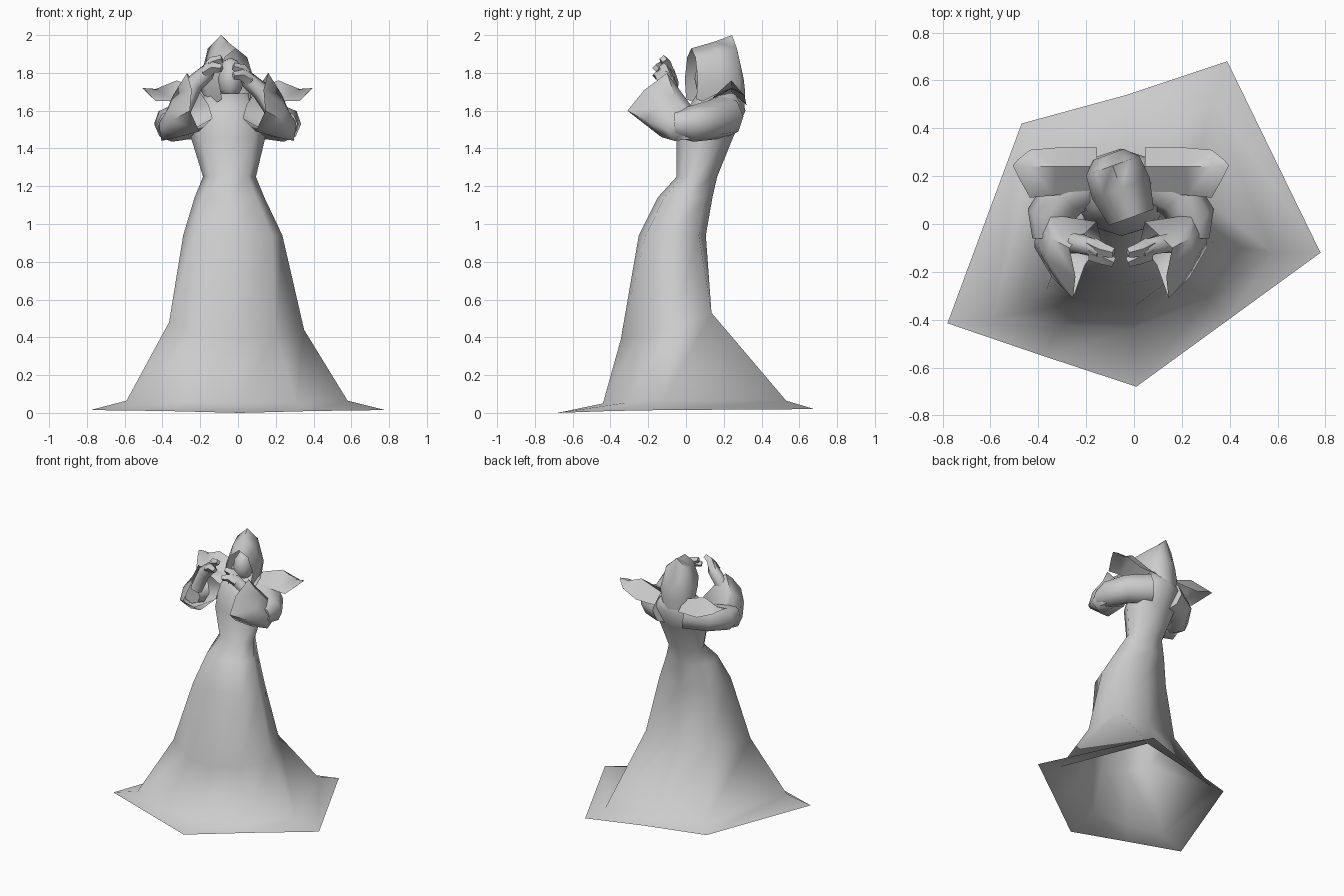
import bpy, bmesh, math
from mathutils import Vector, Matrix

CX = -0.055  # the upper body leans slightly off centre


def finish(name, bm, angle=55):
    bmesh.ops.recalc_face_normals(bm, faces=bm.faces)
    me = bpy.data.meshes.new(name)
    bm.to_mesh(me)
    bm.free()
    ob = bpy.data.objects.new(name, me)
    bpy.context.collection.objects.link(ob)
    bpy.ops.object.select_all(action='DESELECT')
    ob.select_set(True)
    bpy.context.view_layer.objects.active = ob
    bpy.ops.object.shade_smooth_by_angle(angle=math.radians(angle))
    return ob


def loft(name, rings, closed=True, cap_start=False, cap_end=False, angle=55):
    bm = bmesh.new()
    rows = [[bm.verts.new(p) for p in r] for r in rings]
    n = len(rows[0])
    for a, b in zip(rows, rows[1:]):
        for i in range(n if closed else n - 1):
            j = (i + 1) % n
            bm.faces.new((a[i], a[j], b[j], b[i]))
    if cap_start:
        bm.faces.new(rows[0])
    if cap_end:
        bm.faces.new(rows[-1])
    return finish(name, bm, angle)


def oval(x0, x1, y0, y1, z, square=1.0, n=8):
    out = []
    for i in range(n):
        a = -math.pi / 2 + 2 * math.pi * i / n
        k = square if i % 2 else 1.0
        out.append(((x0 + x1) / 2 + k * (x1 - x0) / 2 * math.cos(a),
                    (y0 + y1) / 2 + k * (y1 - y0) / 2 * math.sin(a), z))
    return out


def tube(name, path, radii, n=6, flat=1.0, angle=70):
    pts = [Vector(p) for p in path]
    rings = []
    for i, p in enumerate(pts):
        d = (pts[min(i + 1, len(pts) - 1)] - pts[max(i - 1, 0)]).normalized()
        u = (Vector((0, 0, 1)) - d * d.z).normalized()
        v = d.cross(u)
        rings.append([p + radii[i] * (u * math.cos(t) + v * flat * math.sin(t))
                      for t in (2 * math.pi * k / n for k in range(n))])
    return loft(name, rings, cap_start=True, cap_end=True, angle=angle)


# robe: irregular hem spread on the ground, then slimmer rings leaning back
hem = [(0.01, -0.68, 0), (0.395, -0.40, 0.01), (0.78, -0.12, 0.015), (0.39, 0.68, 0.02),
       (-0.03, 0.54, 0.02), (-0.47, 0.42, 0.02), (-0.78, -0.415, 0.015), (-0.385, -0.55, 0.01)]
skirt = [(0, -0.44, 0.05), (0.31, -0.31, 0.055), (0.58, -0.12, 0.065), (0.32, 0.53, 0.065),
         (-0.03, 0.46, 0.06), (-0.41, 0.36, 0.06), (-0.59, -0.39, 0.065), (-0.3, -0.43, 0.055)]
knee = [(0, -0.345, 0.39), (0.20, -0.25, 0.41), (0.35, -0.08, 0.44), (0.25, 0.135, 0.53),
        (-0.03, 0.13, 0.53), (-0.27, 0.12, 0.51), (-0.365, -0.27, 0.48), (-0.20, -0.325, 0.41)]
loft("robe", [hem, skirt, knee,
              oval(-0.29, 0.235, -0.25, 0.105, 0.94, 1.12),
              oval(-0.23, 0.14, -0.15, 0.14, 1.14, 1.08),
              oval(-0.185, 0.095, -0.05, 0.165, 1.25),
              oval(-0.25, 0.145, -0.05, 0.25, 1.46),
              oval(-0.25, 0.14, 0.0, 0.315, 1.6),
              oval(-0.17, 0.06, 0.06, 0.29, 1.69)], cap_end=True, angle=75)

# hood: arches lofted from the face opening to the back
arch = [(-0.75, -1.0), (-0.95, -0.2), (-0.6, 0.65), (0, 1), (0.6, 0.65), (0.95, -0.2), (0.75, -1.0)]
turn = Matrix.Rotation(math.radians(20), 3, 'Z')
hood = []
for y, w, lo, hi in [(-0.13, 0.105, 1.66, 1.93), (0.0, 0.135, 1.62, 1.965),
                     (0.10, 0.125, 1.60, 2.0), (0.15, 0.07, 1.62, 1.80)]:
    mid, half = (lo + hi) / 2, (hi - lo) / 2
    hood.append([turn @ Vector((u * w, y, mid + v * half)) + Vector((CX, 0.15, 0))
                 for u, v in arch])
loft("hood", hood, closed=False, cap_end=True, angle=75)

# face set back inside the hood
bm = bmesh.new()
bmesh.ops.create_uvsphere(bm, u_segments=8, v_segments=6, radius=1,
                          matrix=Matrix.Translation((-0.04, 0.13, 1.77))
                          @ Matrix.Diagonal((0.07, 0.085, 0.11, 1)))
finish("face", bm)

# arms, wide hanging cuffs, hands and shoulder flaps on both sides
cuff_elbow = [(0.34, -0.03, 1.56), (0.36, -0.07, 1.54), (0.36, -0.10, 1.50),
              (0.35, -0.06, 1.44), (0.33, 0.02, 1.45), (0.33, 0.06, 1.54)]
cuff_mid = [(0.29, -0.06, 1.68), (0.31, -0.15, 1.62), (0.29, -0.22, 1.55),
            (0.26, -0.13, 1.46), (0.22, 0.0, 1.47), (0.30, 0.04, 1.61)]
cuff_open = [(0.215, -0.10, 1.80), (0.19, -0.22, 1.71), (0.20, -0.31, 1.60),
             (0.15, -0.17, 1.49), (0.08, -0.08, 1.56), (0.10, 0.01, 1.63)]
flap_rows = [[(0.10, 0.13, 1.65), (0.10, 0.24, 1.70), (0.10, 0.32, 1.63)],
             [(0.28, 0.12, 1.65), (0.27, 0.24, 1.76), (0.26, 0.32, 1.63)],
             [(0.38, 0.11, 1.65), (0.38, 0.24, 1.715), (0.38, 0.31, 1.68)],
             [(0.425, 0.19, 1.70), (0.452, 0.245, 1.72), (0.43, 0.27, 1.71)]]

for side, s in (("left", -1), ("right", 1)):
    def m(pts):
        return [(CX + s * x, y, z) for x, y, z in pts]

    tube(side + "_upper_sleeve", m([(0.08, 0.2, 1.57), (0.23, 0.13, 1.55),
                                    (0.30, 0.03, 1.53), (0.30, -0.06, 1.53)]),
         [0.115, 0.105, 0.095, 0.07], n=8)
    loft(side + "_cuff", [m(cuff_elbow), m(cuff_mid), m(cuff_open)], cap_start=True, angle=75)
    lift = 0.03 if s < 0 else -0.01
    tube(side + "_hand", m([(0.24, -0.09, 1.60), (0.18, -0.08, 1.71 + lift),
                            (0.11, -0.10, 1.77 + lift), (0.08, -0.12, 1.81 + lift)]),
         [0.045, 0.05, 0.045, 0.03], flat=0.9)
    for k in range(2):
        tube(side + "_finger_%d" % (k + 1),
             m([(0.12, -0.09 - 0.03 * k, 1.77 + lift),
                (0.075, -0.11 - 0.03 * k, 1.83 + lift - 0.03 * k),
                (0.03, -0.12 - 0.04 * k, 1.845 + lift - 0.05 * k)]), [0.035, 0.03, 0.02], n=4)
    loft(side + "_shoulder_flap", [m(r) for r in flap_rows], closed=False, angle=60)
